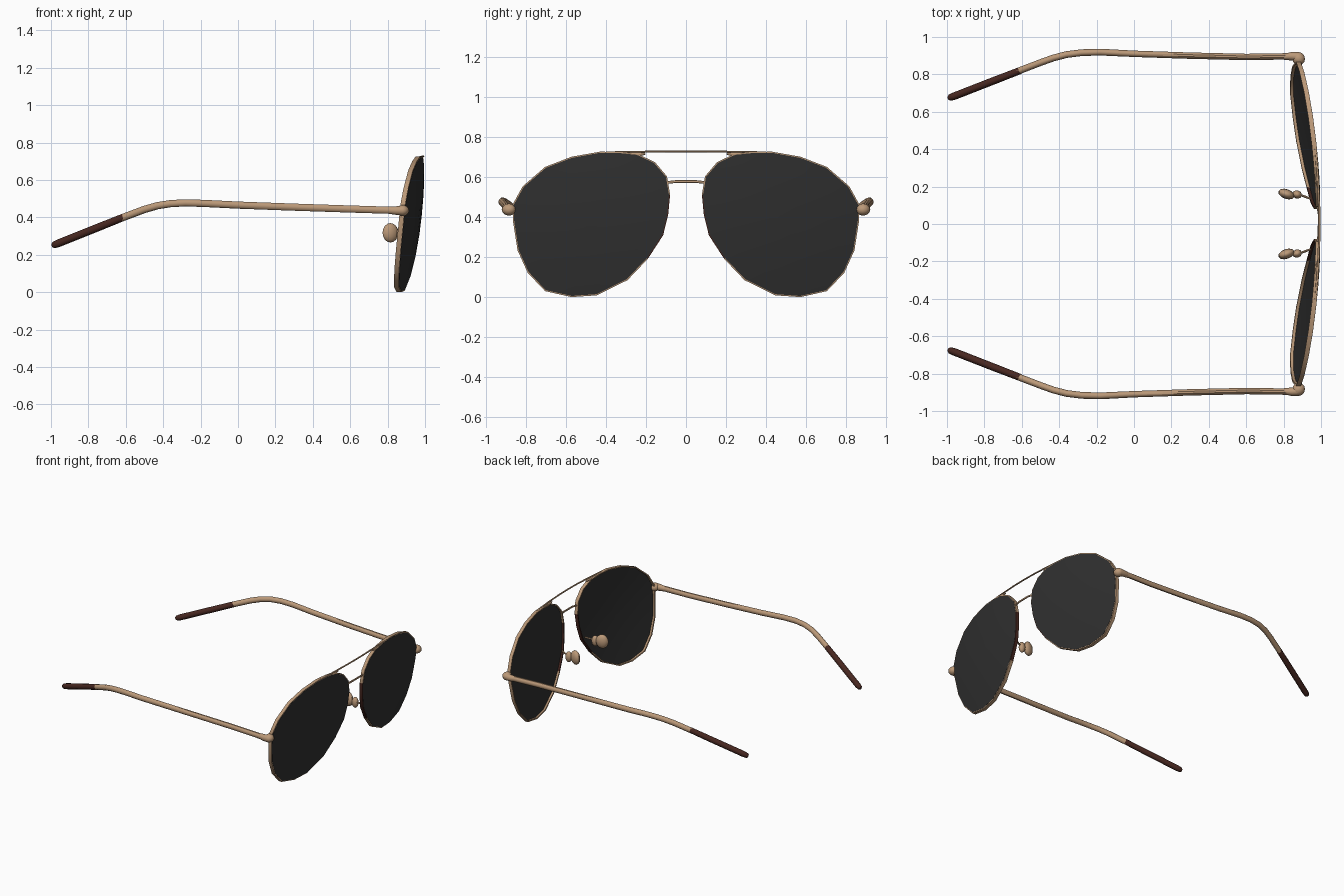
import bpy, bmesh, math
from mathutils import Vector, Matrix

if "Cube" in bpy.data.objects:
    bpy.data.objects.remove(bpy.data.objects["Cube"])


def material(name, rgb):
    m = bpy.data.materials.new(name)
    m.diffuse_color = (*rgb, 1)
    m.use_nodes = True
    m.node_tree.nodes["Principled BSDF"].inputs["Base Color"].default_value = m.diffuse_color
    return m


TAN = material("tan_metal", (0.50, 0.32, 0.19))
BLACK = material("dark_lens", (0.03, 0.03, 0.03))
BROWN = material("brown_tip", (0.065, 0.021, 0.015))


def finish(name, bm, mats, mirror=True, angle=40):
    bmesh.ops.recalc_face_normals(bm, faces=bm.faces[:])
    me = bpy.data.meshes.new(name)
    bm.to_mesh(me)
    bm.free()
    for m in mats:
        me.materials.append(m)
    ob = bpy.data.objects.new(name, me)
    bpy.context.collection.objects.link(ob)
    bpy.ops.object.select_all(action='DESELECT')
    ob.select_set(True)
    bpy.context.view_layer.objects.active = ob
    bpy.ops.object.shade_smooth_by_angle(angle=math.radians(angle))
    if mirror:
        mod = ob.modifiers.new("Mirror", 'MIRROR')
        mod.use_axis = (False, True, False)
        mod.use_clip = False
        mod.use_mirror_merge = False
    return ob


def loft(loops, cyclic=False):
    """Skin a row of equal closed loops; ends are capped unless cyclic."""
    bm = bmesh.new()
    rows = [[bm.verts.new(p) for p in lp] for lp in loops]
    n = len(rows[0])
    for i in range(len(rows) if cyclic else len(rows) - 1):
        a, b = rows[i], rows[(i + 1) % len(rows)]
        for j in range(n):
            k = (j + 1) % n
            bm.faces.new((a[j], a[k], b[k], b[j]))
    if not cyclic:
        bm.faces.new(rows[0])
        bm.faces.new(rows[-1])
    return bm


def tube(name, pts, radii, mat, sides=10, mirror=True):
    """Sweep an oval section along a path; radii are (sideways, up)."""
    pts = [Vector(p) for p in pts]
    loops = []
    for i, p in enumerate(pts):
        t = (pts[min(i + 1, len(pts) - 1)] - pts[max(i - 1, 0)]).normalized()
        side = t.cross(Vector((0, 0, 1))).normalized()
        up = side.cross(t)
        rs, ru = radii[i] if isinstance(radii, list) else radii
        loops.append([p + side * rs * math.cos(2 * math.pi * j / sides)
                      + up * ru * math.sin(2 * math.pi * j / sides) for j in range(sides)])
    return finish(name, loft(loops), [mat], mirror)


def blob(name, center, size, mat, turn=0.0):
    bm = bmesh.new()
    bmesh.ops.create_uvsphere(bm, u_segments=12, v_segments=8, radius=1,
                              matrix=Matrix.Translation(center) @ Matrix.Rotation(turn, 4, 'Z')
                              @ Matrix.Diagonal((*size, 1)))
    return finish(name, bm, [mat])


# Lens outline (y, z) and the wrapped surface it lies on
OUTLINE = [(.245, .71), (.33, .719), (.43, .72), (.57, .695), (.70, .645), (.81, .55),
           (.86, .46), (.857, .375), (.835, .235), (.785, .125), (.70, .035), (.57, .006),
           (.445, .015), (.295, .09), (.195, .195), (.12, .31), (.095, .41), (.085, .51),
           (.10, .60), (.16, .67)]
CY, CZ = 0.48, 0.38


def surf(y, z):
    return 0.997 - 0.127 * y * y - 0.161 * (0.72 - z) ** 2


def ring(scale, dx, grow=0.0):
    out = []
    for y, z in OUTLINE:
        d = Vector((y - CY, z - CZ))
        d = d * scale + d.normalized() * grow
        yy, zz = CY + d.x, CZ + d.y
        out.append(Vector((surf(yy, zz) + dx, yy, zz)))
    return out


# Lenses
steps = (0.05, 0.3, 0.55, 0.8, 1.0)
finish("lens", loft([ring(s, 0.002) for s in steps]
                    + [ring(s, -0.008) for s in reversed(steps)]), [BLACK])

# Rims, brown along the nose side
bm = loft([ring(1, 0.001, 0.0), ring(1, 0.001, 0.006),
           ring(1, -0.024, 0.006), ring(1, -0.024, -0.003)], cyclic=True)
for f in bm.faces:
    c = f.calc_center_median()
    if c.y < 0.17 and 0.25 < c.z < 0.47:
        f.material_index = 1
finish("rim", bm, [TAN, BROWN])

# Brow bar, its lugs and the lower bridge
brow = [(y, .727 - .03 * y * y) for y in (-.40, -.25, -.1, 0, .1, .25, .40)]
tube("brow_bar", [(surf(y, z) - .006, y, z) for y, z in brow], (.006, .005), TAN, 8, False)
blob("brow_lug", (.981, .25, .714), (.010, .05, .009), TAN)
tube("bridge", [(.982, -.095, .572), (.988, -.05, .577), (.989, .05, .577), (.982, .095, .572)],
     (.006, .007), TAN, 8, False)

# End pieces and hinges joining the rims to the temples
blob("end_piece", (.880, .884, .437), (.034, .036, .030), TAN, 0.5)
tube("hinge", [(.88, .893, .437), (.845, .897, .437), (.80, .894, .439)],
     [(.026, .027), (.023, .024), (.016, .019)], TAN)

# Temples and tips
tube("temple", [(.87, .898, .436), (.80, .896, .439), (.60, .893, .445), (.30, .900, .455),
                (0, .910, .466), (-.18, .919, .475), (-.28, .916, .478), (-.36, .906, .474),
                (-.43, .888, .463), (-.50, .863, .443), (-.62, .817, .398)],
     [(.017, .02)] * 5 + [(.018, .02)] * 6, TAN)
tube("temple_tip", [(-.61, .820, .402), (-.75, .766, .346), (-.96, .684, .262),
                    (-.985, .675, .252), (-.993, .671, .249)],
     [(.019, .020), (.020, .021), (.020, .021), (.017, .018), (.009, .010)], BROWN)

# Nose pads with mounts and thin arms
blob("nose_pad", (.815, .160, .318), (.045, .026, .052), TAN, -0.35)
blob("pad_mount", (.872, .158, .308), (.026, .022, .040), TAN, -0.3)
tube("pad_arm", [(.83, .16, .315), (.89, .155, .315), (.945, .135, .325)], (.006, .006), TAN, 8)
